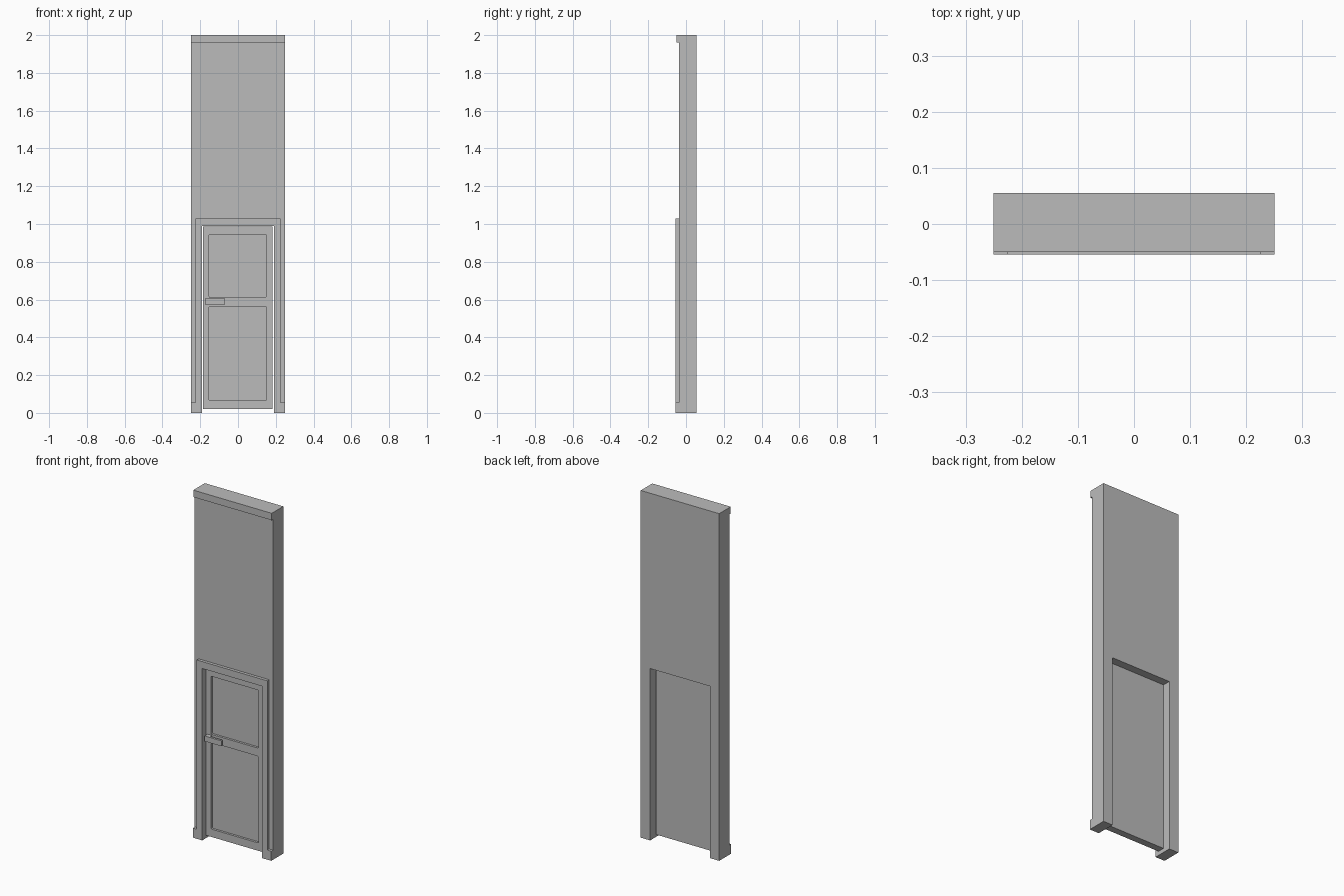
import bpy
import bmesh

if "Cube" in bpy.data.objects:
    bpy.data.objects.remove(bpy.data.objects["Cube"], do_unlink=True)

# Single plain grey
grey = bpy.data.materials.new("plain_grey")
grey.use_nodes = True
colour = (0.5, 0.5, 0.5, 1)
grey.diffuse_color = colour
grey.node_tree.nodes["Principled BSDF"].inputs["Base Color"].default_value = colour

BACK, WALL_FRONT, TRIM_FRONT, CORNICE_FRONT = 0.055, -0.037, -0.0545, -0.05
DOOR_FRONT, DOOR_BACK, PANEL_DEPTH = -0.027, 0.013, 0.013
HALF, OPEN, OPEN_TOP = 0.25, 0.19, 0.99


def extrude(name, outline, y0, y1, bevel=0):
    """Extrude an x-z outline from y0 to y1, optionally rounding its corners."""
    bm = bmesh.new()
    face = bm.faces.new([bm.verts.new((x, y0, z)) for x, z in outline])
    moved = bmesh.ops.extrude_face_region(bm, geom=[face])["geom"]
    for v in moved:
        if isinstance(v, bmesh.types.BMVert):
            v.co.y = y1
    if bevel:
        corners = [e for e in bm.edges if abs(e.verts[0].co.y - e.verts[1].co.y) > 0.001]
        bmesh.ops.bevel(bm, geom=corners, offset=bevel, segments=2,
                        profile=0.5, affect='EDGES')
    bmesh.ops.recalc_face_normals(bm, faces=bm.faces)
    mesh = bpy.data.meshes.new(name)
    bm.to_mesh(mesh)
    bm.free()
    mesh.materials.append(grey)
    obj = bpy.data.objects.new(name, mesh)
    bpy.context.collection.objects.link(obj)
    return obj


def box(name, x0, x1, z0, z1, y0, y1, bevel=0):
    return extrude(name, [(x0, z0), (x1, z0), (x1, z1), (x0, z1)], y0, y1, bevel)


def arch(half_outline):
    """Complete a left half outline with its mirrored right half."""
    return half_outline + [(-x, z) for x, z in reversed(half_outline)]


# Wall with the door opening
extrude("wall", arch([(-OPEN, OPEN_TOP), (-OPEN, 0), (-HALF, 0), (-HALF, 2)]),
        WALL_FRONT, BACK)

# Door surround flush with the skirting blocks
extrude("door_surround", arch([(-OPEN, OPEN_TOP), (-OPEN, 0), (-HALF, 0),
                               (-HALF, 0.055), (-0.225, 0.055), (-0.225, 1.03)]),
        TRIM_FRONT, WALL_FRONT)

# Cornice along the top
box("cornice", -HALF, HALF, 1.96, 2, CORNICE_FRONT, WALL_FRONT)

# Door leaf with two sunken panels
door = box("door", -0.186, 0.182, 0.02, 0.987, DOOR_FRONT, DOOR_BACK)
cutters = []
for label, z0, z1 in (("upper", 0.611, 0.945), ("lower", 0.065, 0.564)):
    cutter = box(label + "_panel_cutter", -0.153, 0.149, z0, z1,
                 DOOR_FRONT - 0.02, DOOR_FRONT + PANEL_DEPTH, bevel=0.006)
    cutter.hide_render = True
    mod = door.modifiers.new(label + "_panel", 'BOOLEAN')
    mod.operation = 'DIFFERENCE'
    mod.solver = 'EXACT'
    mod.object = cutter
    cutters.append(cutter)
bpy.context.view_layer.update()
carved = bpy.data.meshes.new_from_object(
    door.evaluated_get(bpy.context.evaluated_depsgraph_get()))
door.modifiers.clear()
door.data = carved
for cutter in cutters:
    bpy.data.objects.remove(cutter, do_unlink=True)

# Lever handle on a short stem
box("handle_lever", -0.174, -0.068, 0.575, 0.606, TRIM_FRONT, -0.042)
box("handle_stem", -0.174, -0.148, 0.575, 0.606, -0.042, DOOR_FRONT)
